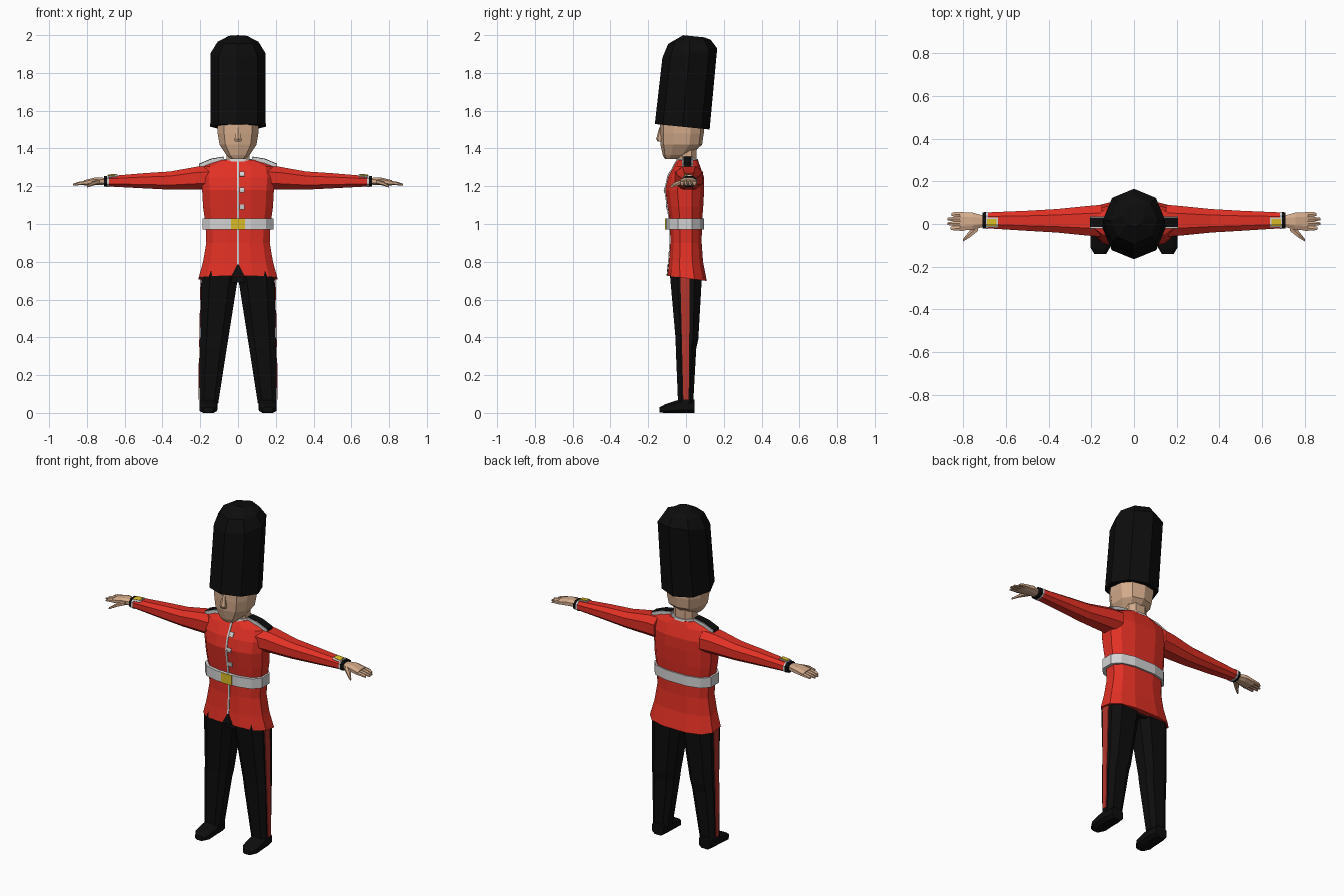
import bpy
import bmesh
import math
from mathutils import Vector
from mathutils.bvhtree import BVHTree

default_cube = bpy.data.objects.get("Cube")
if default_cube:
    bpy.data.objects.remove(default_cube, do_unlink=True)


def make_material(name, red, green, blue):
    material = bpy.data.materials.new(name)
    material.use_nodes = True
    color = (red, green, blue, 1)
    material.diffuse_color = color
    shader = next(n for n in material.node_tree.nodes if n.type == 'BSDF_PRINCIPLED')
    shader.inputs["Base Color"].default_value = color
    shader.inputs["Roughness"].default_value = 0.9
    return material


scarlet = make_material("scarlet cloth", 0.76, 0.03, 0.018)
crimson = make_material("crimson stripe", 0.45, 0.035, 0.025)
black = make_material("black", 0.004, 0.004, 0.004)
white = make_material("pale grey trim", 0.65, 0.65, 0.65)
gold = make_material("gold", 0.7, 0.5, 0.02)
skin = make_material("skin", 0.66, 0.41, 0.26)


def finish(name, bm, material):
    bmesh.ops.recalc_face_normals(bm, faces=bm.faces)
    mesh = bpy.data.meshes.new(name)
    bm.to_mesh(mesh)
    bm.free()
    mesh.materials.append(material)
    obj = bpy.data.objects.new(name, mesh)
    bpy.context.collection.objects.link(obj)
    return obj


def loft(name, material, rings, axis="z", sides=8, power=0.8, flat=True, side=1):
    """Skin rings of (position, centre a, centre b, radius a, radius b, slope along b)."""
    bm = bmesh.new()
    phase = math.pi / sides if flat else 0
    angles = [math.tau * i / sides + phase for i in range(sides)]

    def bend(value):
        return math.copysign(abs(value) ** power, value)

    shape = [(bend(math.cos(t)), bend(math.sin(t))) for t in angles]
    widest = max(a for a, b in shape)
    deepest = max(b for a, b in shape)
    loops = []
    for pos, ca, cb, ra, rb, *slope in rings:
        loop = []
        for a, b in shape:
            da, db = ra * a / widest, rb * b / deepest
            along = pos + (slope[0] * db if slope else 0)
            point = {"z": (ca + da, cb + db, along),
                     "x": (along, ca + da, cb + db),
                     "y": (ca + da, along, cb + db)}[axis]
            loop.append(bm.verts.new((point[0] * side, point[1], point[2])))
        loops.append(loop)
    for low, high in zip(loops, loops[1:]):
        for i in range(sides):
            j = (i + 1) % sides
            bm.faces.new((low[i], low[j], high[j], high[i]))
    bm.faces.new(loops[0])
    bm.faces.new(loops[-1])
    return finish(name, bm, material)


def patch(name, material, target, start, end, start_half, end_half, direction,
          lift=0.003, steps=10):
    """Lay a thin plate along a line on the surface of another part."""
    mesh = target.data
    tree = BVHTree.FromPolygons([v.co for v in mesh.vertices],
                                [p.vertices[:] for p in mesh.polygons])
    start, end, direction = Vector(start), Vector(end), Vector(direction)
    across = (end - start).cross(direction).normalized()
    bm = bmesh.new()
    rows = []
    for i in range(steps + 1):
        t = i / steps
        half = start_half + (end_half - start_half) * t
        row = []
        for k in (-1, -0.5, 0, 0.5, 1):
            origin = start.lerp(end, t) + across * half * k - direction
            hit = tree.ray_cast(origin, direction)[0]
            if hit is None:
                hit = tree.find_nearest(origin + direction)[0]
            row.append(bm.verts.new(hit - direction * lift))
        rows.append(row)
    for low, high in zip(rows, rows[1:]):
        for i in range(len(low) - 1):
            bm.faces.new((low[i], low[i + 1], high[i + 1], high[i]))
    plate = finish(name, bm, material)
    solid = plate.modifiers.new("thickness", 'SOLIDIFY')
    solid.thickness = 0.004
    solid.offset = 0
    return plate


# Coat with flared skirt, longer at the back
coat = loft("coat", scarlet, [
    (0.712, 0, 0.006, 0.208, 0.104, -0.13), (0.8, 0, 0, 0.185, 0.09),
    (0.9, 0, 0, 0.168, 0.083), (1.0, 0, 0, 0.172, 0.084),
    (1.09, 0, -0.003, 0.185, 0.094), (1.18, 0, -0.007, 0.19, 0.103),
    (1.245, 0, 0, 0.195, 0.096), (1.305, 0, 0.005, 0.185, 0.07),
    (1.338, 0, 0.008, 0.095, 0.055)], sides=12, power=0.75)

# Coat front: opening edge, skirt notch and buttons
inward = (0, 1, 0)
patch("coat_front_piping", white, coat, (0, 0, 0.785), (0, 0, 1.335),
      0.005, 0.005, inward, steps=24)
patch("skirt_notch", black, coat, (0, 0, 0.727), (0, 0, 0.79), 0.034, 0.001, inward)
for number, z in enumerate((1.09, 1.18, 1.265), 1):
    patch(f"button_{number}", white, coat, (0.021, 0, z - 0.013), (0.021, 0, z + 0.013),
          0.013, 0.013, inward, lift=0.006, steps=2)

# Belt and buckle
belt = loft("belt", white, [(0.97, 0, -0.006, 0.188, 0.1), (1.03, 0, -0.006, 0.188, 0.1)],
            sides=12, power=0.75)
patch("belt_buckle", gold, belt, (0, 0, 0.97), (0, 0, 1.03), 0.036, 0.036, inward)

# Neck, collar and head
loft("neck", skin, [(1.31, 0, 0.005, 0.062, 0.05), (1.43, 0, 0.005, 0.062, 0.05)])
loft("collar_trim", white, [(1.332, 0, 0.006, 0.08, 0.06), (1.345, 0, 0.006, 0.072, 0.057)],
     sides=12)
loft("head", skin, [
    (1.343, 0, -0.077, 0.038, 0.034), (1.365, 0, -0.05, 0.062, 0.073),
    (1.42, 0, -0.025, 0.098, 0.11), (1.48, 0, -0.022, 0.108, 0.116),
    (1.55, 0, -0.022, 0.11, 0.116)], sides=10)
loft("nose", skin, [(1.437, 0, -0.135, 0.017, 0.016), (1.45, 0, -0.135, 0.018, 0.023),
                    (1.51, 0, -0.13, 0.01, 0.012)], sides=6)

# Tall fur hat leaning back
loft("fur_hat", black, [
    (1.515, 0, -0.02, 0.147, 0.145, -0.1), (1.905, 0, 0.02, 0.145, 0.145, 0.17),
    (1.965, 0, 0.018, 0.108, 0.112, 0.1), (1.994, 0, 0.04, 0.052, 0.055, -0.1)],
    power=1, flat=False)

# Hips under the coat
loft("hips", black, [(0.69, 0, 0, 0.09, 0.07), (0.78, 0, 0, 0.15, 0.075)])

for label, s in (("left", 1), ("right", -1)):
    # Trouser leg with side stripe, and shoe
    leg = loft(f"{label}_leg", black, [
        (0.05, 0.155, -0.002, 0.05, 0.04), (0.34, 0.131, 0, 0.071, 0.054),
        (0.39, 0.126, 0.005, 0.074, 0.06), (0.72, 0.097, 0, 0.097, 0.084),
        (0.77, 0.091, 0, 0.09, 0.075)], power=0.7, side=s)
    patch(f"{label}_leg_stripe", crimson, leg, (0, 0, 0.07), (0, -0.005, 0.725),
          0.014, 0.025, (-s, 0, 0))
    loft(f"{label}_shoe", black, [
        (0.045, 0.155, 0.035, 0.038, 0.035), (0, 0.156, 0.038, 0.048, 0.038),
        (-0.05, 0.157, 0.033, 0.047, 0.033), (-0.11, 0.158, 0.023, 0.046, 0.023),
        (-0.14, 0.158, 0.016, 0.028, 0.014)], axis="y", power=0.65, side=s)

    # Sleeve and cuff
    sleeve = loft(f"{label}_sleeve", scarlet, [
        (0.15, 0.015, 1.245, 0.075, 0.062), (0.22, 0.015, 1.243, 0.069, 0.06),
        (0.36, 0.015, 1.23, 0.055, 0.048), (0.5, 0.015, 1.229, 0.047, 0.04),
        (0.69, 0.017, 1.226, 0.037, 0.027)], axis="x", side=s)
    loft(f"{label}_cuff_piping", white, [(0.684, 0.017, 1.226, 0.04, 0.03),
                                         (0.693, 0.017, 1.226, 0.04, 0.03)], axis="x", side=s)
    loft(f"{label}_cuff", black, [(0.692, 0.017, 1.226, 0.039, 0.029),
                                  (0.71, 0.017, 1.226, 0.037, 0.028)], axis="x", side=s)
    for part, material, grow, lift in (("border", white, 0.006, 0.003), ("badge", gold, 0, 0.007)):
        patch(f"{label}_cuff_{part}", material, sleeve, (s * (0.643 - grow), 0.008, 1.2),
              (s * 0.688, 0.008, 1.2), 0.016 + grow, 0.016 + grow, (0, 0, -1), lift)

    # Shoulder strap: pale edging under a black band
    for part, material, narrow, rise in (("edging", white, 0, 0), ("strap", black, 0.006, 0.003)):
        loft(f"{label}_shoulder_{part}", material, [
            (x + narrow / 3, 0.008, z + rise, 0.028 - narrow, 0.01)
            for x, z in ((0.075, 1.344), (0.14, 1.333), (0.205, 1.306))],
            axis="x", sides=4, side=s)

    # Hand: palm, four fingers and thumb
    loft(f"{label}_palm", skin, [
        (0.7, 0.013, 1.226, 0.025, 0.018), (0.755, 0.013, 1.227, 0.04, 0.02),
        (0.815, 0.012, 1.218, 0.043, 0.014)], axis="x", side=s)
    for finger, reach in enumerate((0.86, 0.874, 0.872, 0.855)):
        y = -0.02 + finger * 0.0215
        loft(f"{label}_finger_{finger + 1}", skin, [
            (0.8, y, 1.219, 0.012, 0.011), (0.84, y, 1.215, 0.011, 0.009),
            (reach, y, 1.208, 0.006, 0.005)], axis="x", sides=6, side=s)
    loft(f"{label}_thumb", skin, [
        (0.73, -0.012, 1.225, 0.02, 0.013), (0.77, -0.048, 1.214, 0.016, 0.011),
        (0.8, -0.076, 1.198, 0.006, 0.006)], axis="x", sides=6, side=s)
